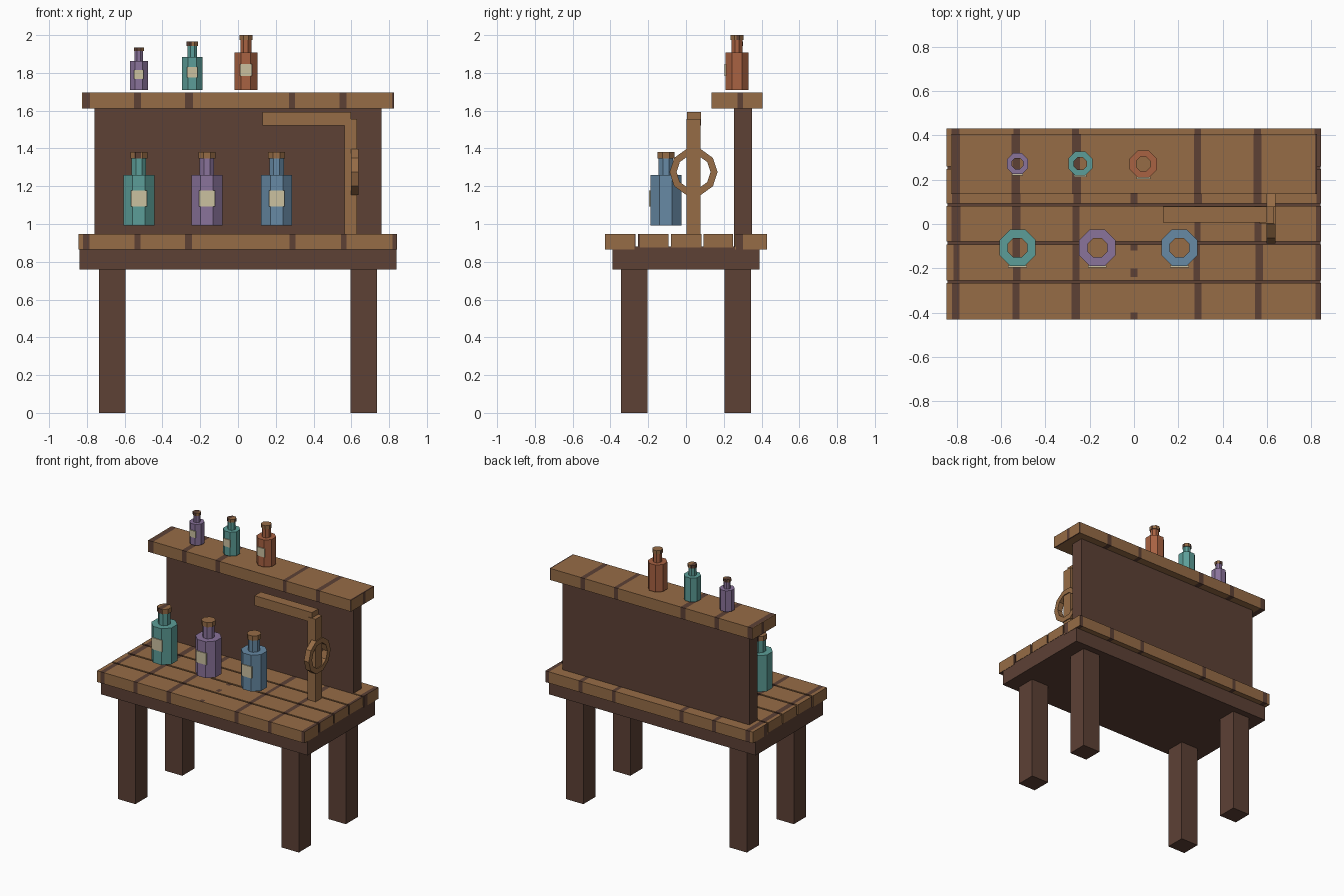
import bpy, bmesh, math, random
from mathutils import Vector

if "Cube" in bpy.data.objects:
    bpy.data.objects.remove(bpy.data.objects["Cube"])

random.seed(4)


def mat(name, r, g, b):
    m = bpy.data.materials.new(name)
    lin = [((c / 255 + 0.055) / 1.055) ** 2.4 for c in (r, g, b)]
    m.diffuse_color = (*lin, 1)
    m.use_nodes = True
    m.node_tree.nodes["Principled BSDF"].inputs["Base Color"].default_value = m.diffuse_color
    return m


WOOD = mat("warm_wood", 150, 108, 70)
DARK = mat("dark_wood", 93, 65, 53)
TEAL = mat("teal_glass", 92, 158, 152)
PURPLE = mat("purple_glass", 138, 115, 155)
BLUE = mat("blue_glass", 103, 138, 165)
RED = mat("red_glass", 168, 98, 66)
LABEL = mat("label_paper", 203, 193, 160)

BANDS = [-0.80, -0.53, -0.26, 0.285, 0.56, 0.835]   # dark bands across the wood
KNOTS = [(-0.43, -0.40), (-0.24, -0.20), (-0.12, -0.085), (0.08, 0.14)]  # broken middle band


def finish(name, bm, *mats):
    bmesh.ops.recalc_face_normals(bm, faces=bm.faces)
    me = bpy.data.meshes.new(name)
    bm.to_mesh(me)
    bm.free()
    for m in mats:
        me.materials.append(m)
    ob = bpy.data.objects.new(name, me)
    bpy.context.collection.objects.link(ob)
    return ob


def add_box(bm, lo, hi):
    lo, hi = Vector(lo), Vector(hi)
    res = bmesh.ops.create_cube(bm, size=1)
    for v in res["verts"]:
        v.co = (lo + hi) / 2 + v.co * (hi - lo)


def box(name, lo, hi, m):
    bm = bmesh.new()
    add_box(bm, lo, hi)
    return finish(name, bm, m)


def cut(bm, axis, pos):
    no = Vector((0, 0, 0))
    no[axis] = 1
    bmesh.ops.bisect_plane(bm, geom=bm.verts[:] + bm.edges[:] + bm.faces[:],
                           plane_co=no * pos, plane_no=no)


def stripe(bm, jitter=0.0):
    """Cut bands into the wood and mark them with material 1."""
    def spans():
        return [(b - 0.017 + random.uniform(-jitter, jitter),
                 b + 0.017 + random.uniform(-jitter, jitter)) for b in BANDS]
    xs, ys = spans(), spans()
    for a, b in xs + [(-0.015, 0.015)]:
        cut(bm, 0, a)
        cut(bm, 0, b)
    for a, b in ys + KNOTS:
        cut(bm, 1, a)
        cut(bm, 1, b)
    bm.normal_update()
    for f in bm.faces:
        c = f.calc_center_median()
        if abs(f.normal.x) > 0.9:
            dark = any(a < c.y < b for a, b in ys)
        else:
            dark = any(a < c.x < b for a, b in xs)
            if abs(c.x) < 0.015 and abs(f.normal.z) > 0.9:
                dark = any(a < c.y < b for a, b in KNOTS)
        f.material_index = int(dark)


def striped_box(name, lo, hi, jitter=0.005):
    bm = bmesh.new()
    add_box(bm, lo, hi)
    stripe(bm, jitter)
    return finish(name, bm, WOOD, DARK)


# Table frame and legs
box("table_apron", (-0.84, -0.39, 0.76), (0.84, 0.39, 0.88), DARK)
for sx in (-1, 1):
    for sy in (-1, 1):
        x, y = 0.665 * sx, 0.273 * sy
        box("table_leg", (x - 0.07, y - 0.07, 0), (x + 0.07, y + 0.07, 0.77), DARK)

# Counter planks
for i, (a, b) in enumerate([(-0.43, -0.267), (-0.255, -0.093), (-0.08, 0.081),
                            (0.093, 0.249), (0.259, 0.43)]):
    striped_box(f"counter_plank_{i + 1}", (-0.845, a, 0.865 if i in (0, 4) else 0.875),
                (0.842, b, 0.948))

# Back panel and top shelf
box("back_panel", (-0.76, 0.255, 0.87), (0.76, 0.35, 1.615), DARK)
striped_box("top_shelf", (-0.825, 0.135, 1.612), (0.825, 0.405, 1.697))

# Tap: post, spout arm and ten-sided wheel
box("tap_post", (0.565, 0.002, 0.94), (0.63, 0.078, 1.555), WOOD)
box("tap_arm", (0.13, 0.006, 1.522), (0.598, 0.08, 1.594), WOOD)

bm = bmesh.new()
rings = []
for i in range(10):
    a = math.tau * i / 10
    rings.append([bm.verts.new((x, 0.04 + r * math.cos(a), 1.275 + r * math.sin(a)))
                  for x, r in ((0.597, 0.09), (0.637, 0.09), (0.637, 0.127), (0.597, 0.127))])
for i in range(10):
    p, q = rings[i], rings[(i + 1) % 10]
    for j in range(4):
        k = (j + 1) % 4
        bm.faces.new((p[j], p[k], q[k], q[j]))
finish("tap_wheel", bm, WOOD)


def octagon_stack(bm, x, y, profile):
    """Eight-sided turned solid from (apothem, z) pairs."""
    rings = []
    for r, z in profile:
        R = r / math.cos(math.pi / 8)
        rings.append([bm.verts.new((x + R * math.cos(math.pi * (i + 0.5) / 4),
                                    y + R * math.sin(math.pi * (i + 0.5) / 4), z))
                      for i in range(8)])
    for p, q in zip(rings, rings[1:]):
        for i in range(8):
            j = (i + 1) % 8
            bm.faces.new((p[i], p[j], q[j], q[i]))
    bm.faces.new(rings[0][::-1])
    bm.faces.new(rings[-1])


def bottle(tag, x, y, z, s, m):
    bm = bmesh.new()
    octagon_stack(bm, x, y, [(0.082 * s, z), (0.082 * s, z + 0.267 * s),
                             (0.038 * s, z + 0.267 * s), (0.038 * s, z + 0.36 * s)])
    finish(tag + "_bottle", bm, m)
    bm = bmesh.new()
    octagon_stack(bm, x, y, [(0.045 * s, z + 0.355 * s), (0.045 * s, z + 0.39 * s)])
    stripe(bm)
    finish(tag + "_cork", bm, WOOD, DARK)
    front = y - 0.082 * s
    box(tag + "_label", (x - 0.042 * s, front - 0.006, z + 0.1 * s),
        (x + 0.042 * s, front + 0.002, z + 0.185 * s), LABEL)


# Bottles on the counter and on the shelf
bottle("counter_teal", -0.525, -0.107, 0.992, 1.0, TEAL)
bottle("counter_purple", -0.165, -0.107, 0.992, 1.0, PURPLE)
bottle("counter_blue", 0.205, -0.107, 0.992, 1.0, BLUE)
bottle("shelf_purple", -0.525, 0.272, 1.709, 0.58, PURPLE)
bottle("shelf_teal", -0.242, 0.272, 1.709, 0.66, TEAL)
bottle("shelf_red", 0.042, 0.27, 1.709, 0.746, RED)
